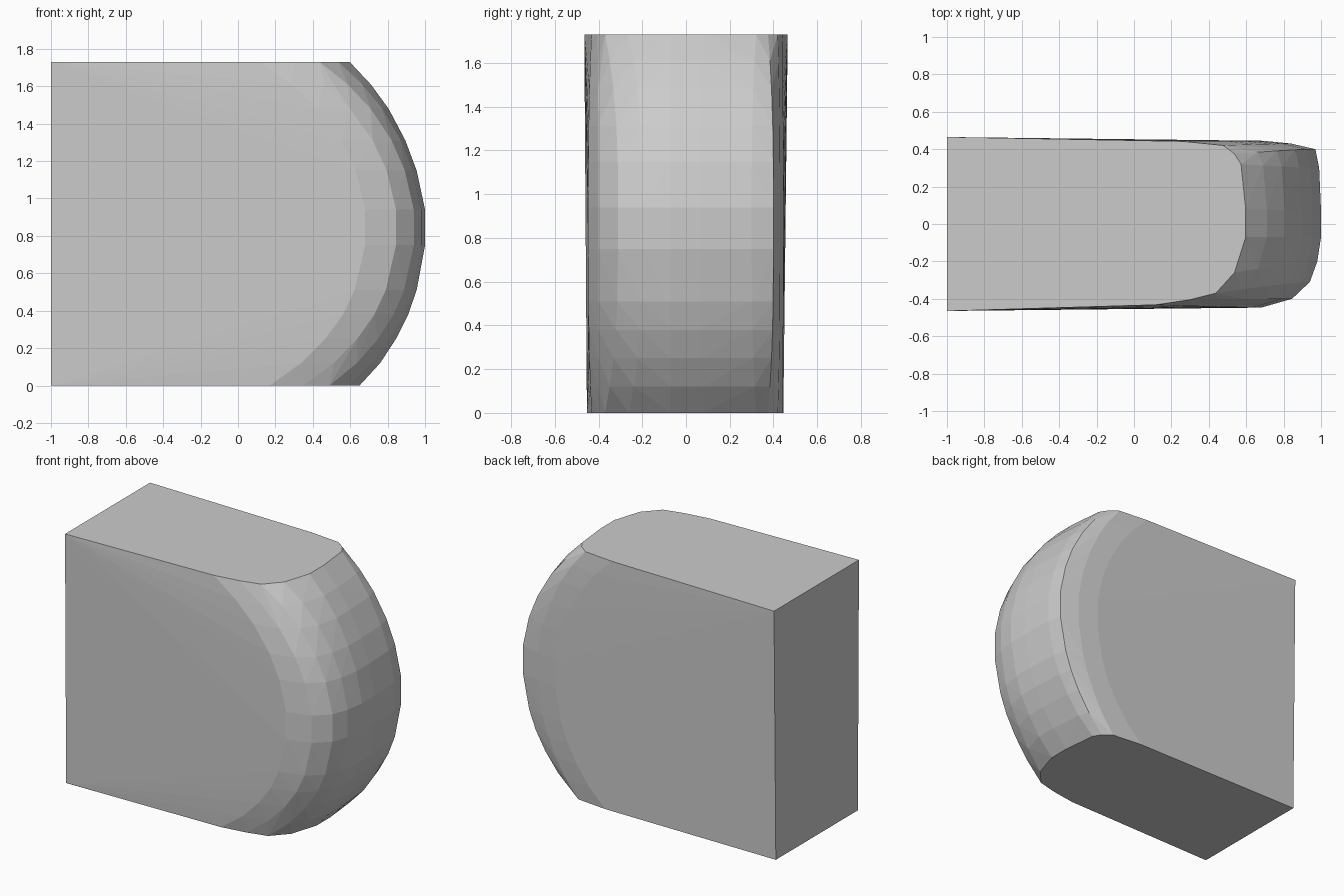
import bpy, bmesh, math

if "Cube" in bpy.data.objects:
    bpy.data.objects.remove(bpy.data.objects["Cube"])

HEIGHT = 1.73

# silhouette of the rounded end: (z, furthest x)
RIM = [(0, .65), (.12, .76), (.25, .845), (.38, .91), (.51, .955), (.75, 1.0), (.94, 1.0),
       (1.15, .955), (1.31, .895), (1.48, .805), (1.61, .71), (HEIGHT, .597)]

# horizontal profile of the rounded end: (setback from rim, y), at mid height and at the caps
MID = [(.32, -.447), (.155, -.40), (.06, -.31), (.02, -.20), (0, -.07),
       (0, .07), (.01, .30), (.03, .40), (.16, .430), (.31, .445)]
CAP = [(.48, -.432), (.30, -.405), (.16, -.37), (.06, -.26), (0, -.07),
       (0, .08), (.025, .32), (.06, .375), (.12, .42), (.34, .442)]

bm = bmesh.new()

# square back corners, slightly wider at the top
for z, y0, y1 in ((0, -.453, .445), (HEIGHT, -.465, .465)):
    bm.verts.new((-1, y0, z))
    bm.verts.new((-1, y1, z))

# rounded end: stacked sections blending from mid profile to cap profile
for z, rim in RIM:
    t = abs(2 * z / HEIGHT - 1) ** 3
    for (d0, y0), (d1, y1) in zip(MID, CAP):
        bm.verts.new((rim - d0 - (d1 - d0) * t, y0 + (y1 - y0) * t, z))

# wrap everything in a faceted convex skin
res = bmesh.ops.convex_hull(bm, input=bm.verts[:])
bmesh.ops.delete(bm, geom=[v for v in bm.verts if not v.link_faces], context='VERTS')
bmesh.ops.dissolve_limit(bm, angle_limit=math.radians(.5), verts=bm.verts[:], edges=bm.edges[:])
bmesh.ops.recalc_face_normals(bm, faces=bm.faces[:])

mesh = bpy.data.meshes.new("rounded_block")
bm.to_mesh(mesh)
bm.free()
bpy.context.collection.objects.link(bpy.data.objects.new("rounded_block", mesh))
